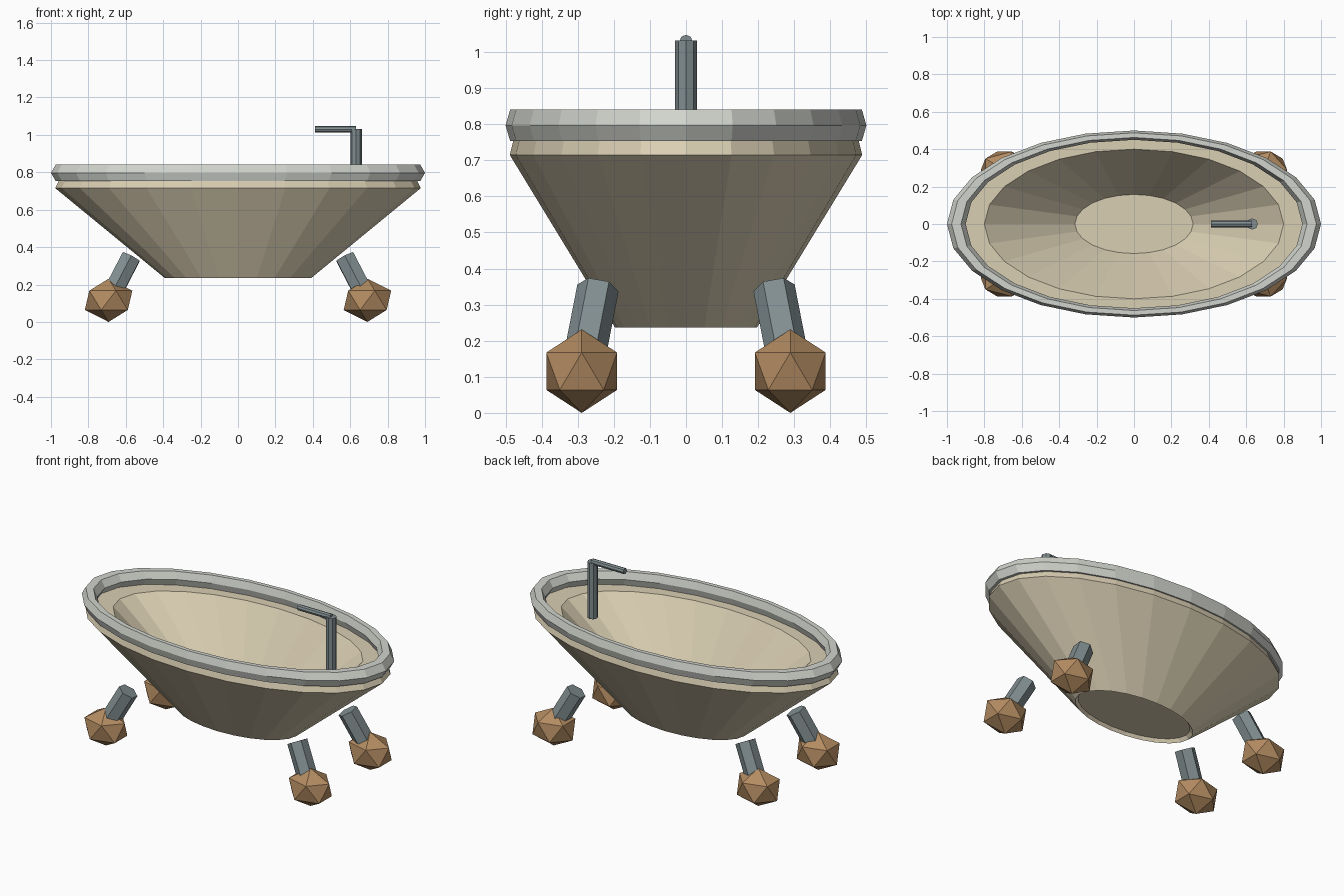
import bpy, bmesh, math
from mathutils import Vector

if "Cube" in bpy.data.objects:
    bpy.data.objects.remove(bpy.data.objects["Cube"])


def material(name, rgb):
    m = bpy.data.materials.new(name)
    m.diffuse_color = (*rgb, 1)
    m.use_nodes = True
    m.node_tree.nodes["Principled BSDF"].inputs["Base Color"].default_value = m.diffuse_color
    return m


CREAM = material("cream enamel", (0.70, 0.62, 0.45))
PALE = material("pale rim", (0.64, 0.66, 0.61))
METAL = material("grey metal", (0.22, 0.27, 0.28))
BRONZE = material("bronze", (0.45, 0.26, 0.12))


def finish(ob, name, mat):
    ob.name = name
    ob.data.materials.append(mat)
    return ob


def rod(name, a, b, radius, sides, mat):
    """Cylinder running from point a to point b."""
    a, b = Vector(a), Vector(b)
    d = b - a
    bpy.ops.mesh.primitive_cylinder_add(vertices=sides, radius=radius,
                                        depth=d.length, location=(a + b) / 2)
    ob = bpy.context.object
    ob.rotation_mode = 'QUATERNION'
    ob.rotation_quaternion = Vector((0, 0, 1)).rotation_difference(d)
    return finish(ob, name, mat)


def oval_lathe(name, profile, sides, y_scale, mat):
    """Spin a (radius, z) profile into an oval body, capping both ends."""
    bm = bmesh.new()
    rings = []
    for r, z in profile:
        rings.append([bm.verts.new((r * math.cos(t), y_scale * r * math.sin(t), z))
                      for t in (2 * math.pi * i / sides for i in range(sides))])
    for lo, hi in zip(rings, rings[1:]):
        for i in range(sides):
            j = (i + 1) % sides
            bm.faces.new((lo[i], lo[j], hi[j], hi[i]))
    bm.faces.new(rings[0][::-1])
    bm.faces.new(rings[-1])
    bmesh.ops.recalc_face_normals(bm, faces=bm.faces)
    me = bpy.data.meshes.new(name)
    bm.to_mesh(me)
    bm.free()
    ob = bpy.data.objects.new(name, me)
    bpy.context.collection.objects.link(ob)
    return finish(ob, name, mat)


# Tub: recessed base, flared wall, chamfered lip, hollow inside
oval_lathe("tub", [(0.375, 0.257), (0.393, 0.236), (0.977, 0.715), (0.956, 0.757),
                   (0.80, 0.757), (0.316, 0.36)], 24, 0.5, CREAM)

# Rolled rim: six-sided oval ring
bpy.ops.mesh.primitive_torus_add(major_segments=24, minor_segments=6,
                                 major_radius=0.95, minor_radius=0.05,
                                 location=(0, 0, 0.797))
rim = finish(bpy.context.object, "rim", PALE)
rim.scale = (1, 0.5, 1)

# Legs leaning in towards the tub, with faceted ball feet
for sx, xn in ((-1, "left"), (1, "right")):
    for sy, yn in ((-1, "front"), (1, "back")):
        foot = (sx * 0.692, sy * 0.289, 0.1155)
        top = (sx * 0.572, sy * 0.244, 0.346)
        rod(f"{yn}_{xn}_leg", foot, top, 0.058, 6, METAL)
        bpy.ops.mesh.primitive_ico_sphere_add(subdivisions=1, radius=0.1155,
                                              location=foot)
        ball = finish(bpy.context.object, f"{yn}_{xn}_foot", BRONZE)
        ball.scale = (1.23, 1, 1)

# Tap: upright post and spout
rod("tap_post", (0.632, 0, 0.69), (0.632, 0, 1.032), 0.03, 8, METAL)
rod("tap_spout", (0.632, 0, 1.03), (0.412, 0, 1.03), 0.018, 8, METAL)
